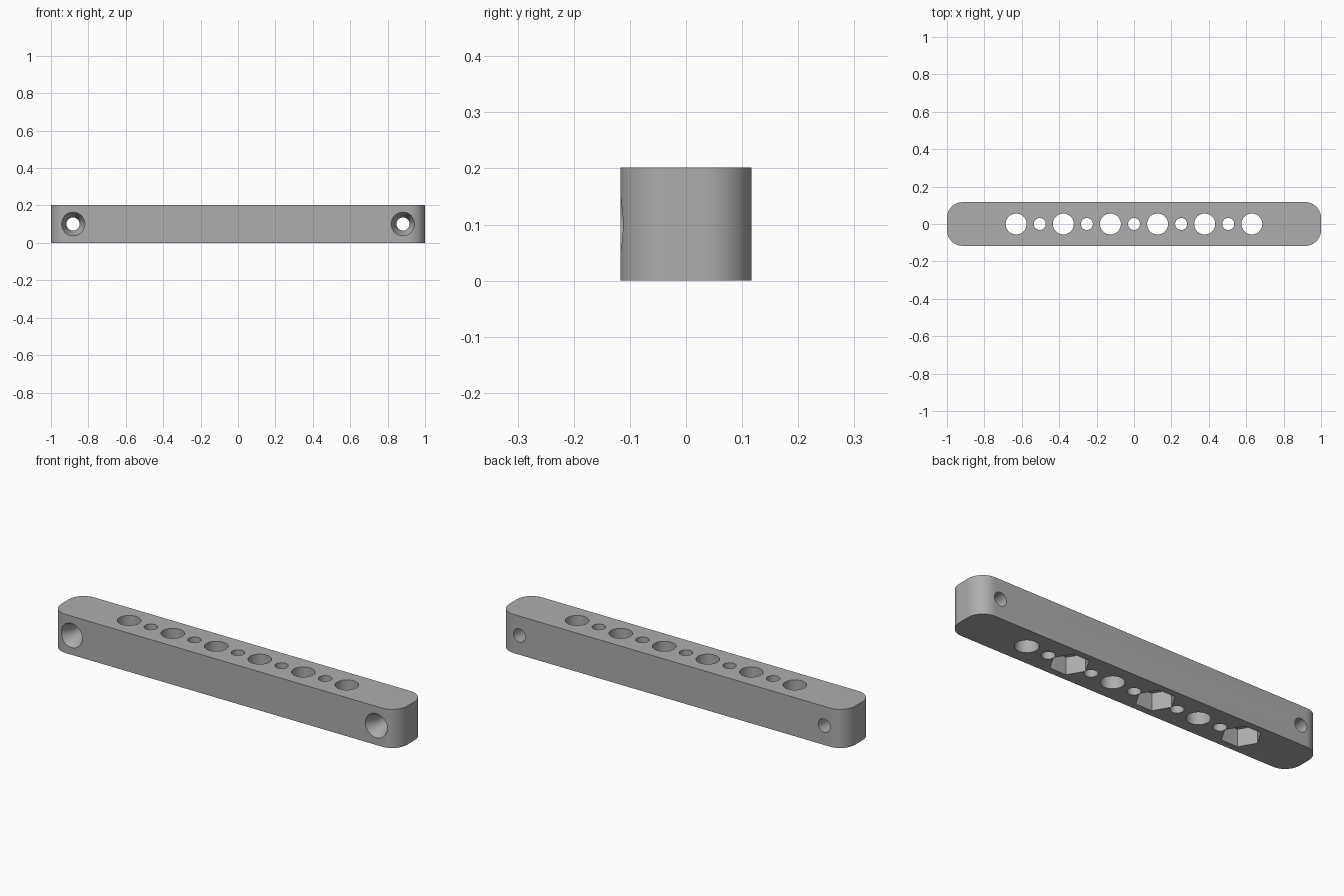
import bpy, bmesh, math
from mathutils import Matrix

if "Cube" in bpy.data.objects:
    bpy.data.objects.remove(bpy.data.objects["Cube"])

L, W, H, R = 1.0, 0.117, 0.202, 0.085

steel = bpy.data.materials.new("plain grey")
steel.diffuse_color = (0.42, 0.42, 0.42, 1)
steel.use_nodes = True
steel.node_tree.nodes["Principled BSDF"].inputs["Base Color"].default_value = steel.diffuse_color


def make_object(name, bm):
    bmesh.ops.recalc_face_normals(bm, faces=bm.faces)
    me = bpy.data.meshes.new(name)
    bm.to_mesh(me)
    bm.free()
    ob = bpy.data.objects.new(name, me)
    bpy.context.collection.objects.link(ob)
    me.materials.append(steel)
    return ob


# bar body: rounded rectangle extruded upward
bm = bmesh.new()
ring = []
for cx, cy, a0 in ((1, 1, 0), (-1, 1, 90), (-1, -1, 180), (1, -1, 270)):
    for i in range(17):
        a = math.radians(a0 + 90 * i / 16)
        ring.append(bm.verts.new((cx * (L - R) + R * math.cos(a),
                                  cy * (W - R) + R * math.sin(a), 0)))
face = bm.faces.new(ring)
up = bmesh.ops.extrude_face_region(bm, geom=[face])["geom"]
bmesh.ops.translate(bm, verts=[v for v in up if isinstance(v, bmesh.types.BMVert)], vec=(0, 0, H))
bar = make_object("mounting_bar", bm)


def cut(name, profile, matrix, sides=48):
    """Subtract a turned cutter; profile is (height, radius) pairs along its axis."""
    bm = bmesh.new()
    rings = []
    for h, r in profile:
        rings.append([bm.verts.new((r * math.cos(2 * math.pi * i / sides),
                                    r * math.sin(2 * math.pi * i / sides), h)) for i in range(sides)])
    for a, b in zip(rings, rings[1:]):
        for i in range(sides):
            j = (i + 1) % sides
            bm.faces.new((a[i], a[j], b[j], b[i]))
    bm.faces.new(rings[0])
    bm.faces.new(rings[-1])
    bm.transform(matrix)
    cutter = make_object(name, bm)
    cutter.hide_render = True
    mod = bar.modifiers.new(name, "BOOLEAN")
    mod.operation, mod.solver, mod.object = "DIFFERENCE", "EXACT", cutter
    bpy.context.view_layer.objects.active = bar
    bpy.ops.object.modifier_apply(modifier=name)
    bpy.data.objects.remove(cutter)


# row of large and small vertical holes
for k in range(-5, 6):
    at = Matrix.Translation((k * 0.126, 0, 0))
    cut("hole_cutter", [(-0.1, 0.056 if k % 2 else 0.032), (0.3, 0.056 if k % 2 else 0.032)], at)

# hexagonal nut pockets under every other large hole
for x in (-0.63, -0.126, 0.378):
    cut("nut_pocket_cutter", [(-0.1, 0.094), (0.09, 0.094)], Matrix.Translation((x, 0, 0)), 6)

# countersunk screw holes through the front near both ends
for s in (-1, 1):
    at = Matrix.Translation((s * 0.882, -W, H / 2)) @ Matrix.Rotation(-math.pi / 2, 4, "X")
    cut("screw_hole_cutter", [(-0.01, 0.063), (0, 0.063), (0.06, 0.035), (0.3, 0.035)], at)

bpy.ops.object.select_all(action="DESELECT")
bar.select_set(True)
bpy.context.view_layer.objects.active = bar
bpy.ops.object.shade_smooth_by_angle(angle=math.radians(25))
